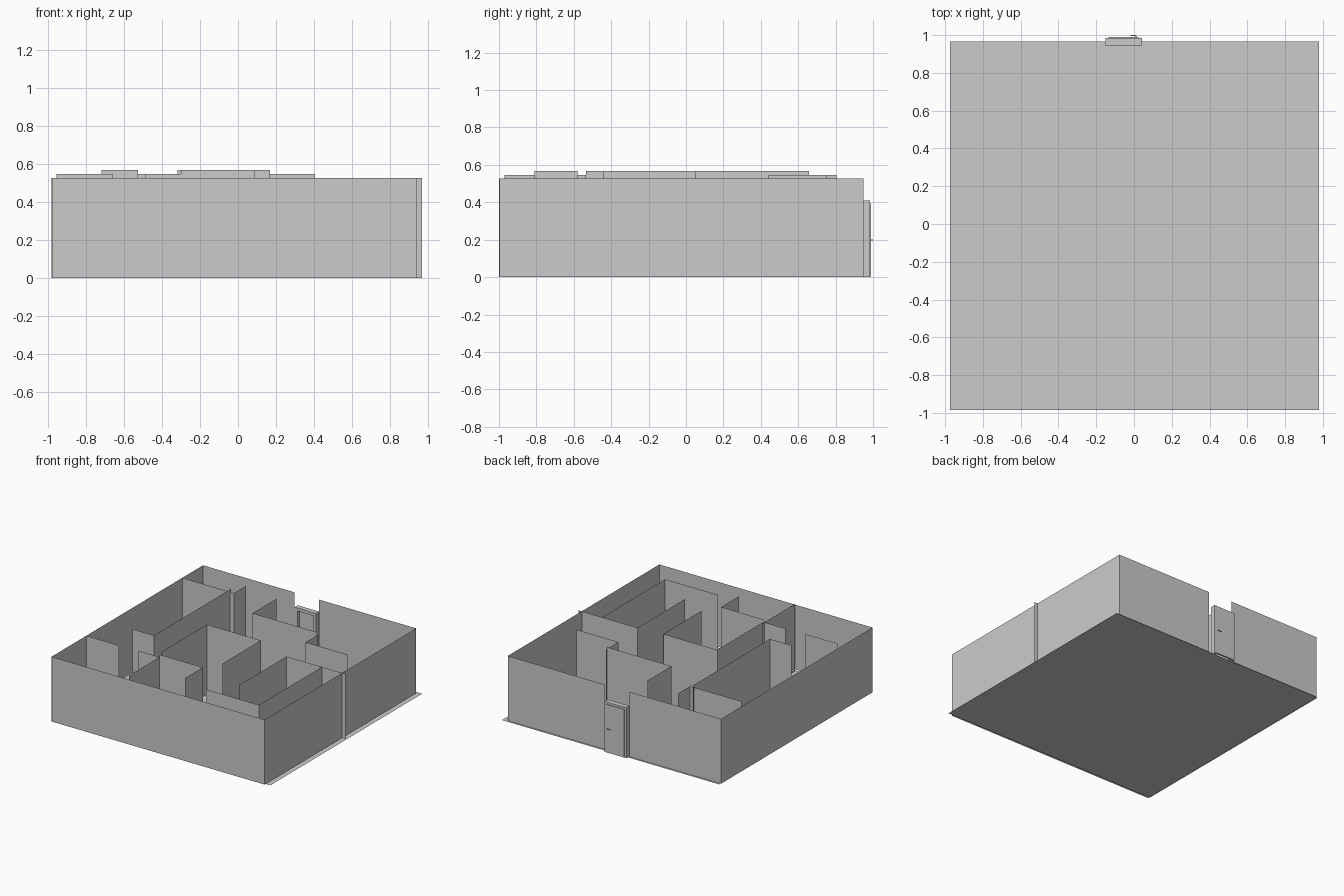
import bpy, bmesh

if "Cube" in bpy.data.objects:
    bpy.data.objects.remove(bpy.data.objects["Cube"])

LOW, MID, HIGH = 0.527, 0.547, 0.567


def mesh_object(name, bm):
    me = bpy.data.meshes.new(name)
    bm.to_mesh(me)
    bm.free()
    ob = bpy.data.objects.new(name, me)
    bpy.context.collection.objects.link(ob)
    return ob


def wall(name, x0, y0, x1, y1, h=LOW):
    """Paper-thin upright panel between two floor points."""
    bm = bmesh.new()
    bm.faces.new([bm.verts.new(p) for p in
                  ((x0, y0, 0), (x1, y1, 0), (x1, y1, h), (x0, y0, h))])
    return mesh_object(name, bm)


def box(name, x0, x1, y0, y1, z0, z1):
    bm = bmesh.new()
    bmesh.ops.create_cube(bm, size=1)
    for v in bm.verts:
        v.co.x = x0 if v.co.x < 0 else x1
        v.co.y = y0 if v.co.y < 0 else y1
        v.co.z = z0 if v.co.z < 0 else z1
    return mesh_object(name, bm)


# Plank floor: long strips side by side
bm = bmesh.new()
seams = [-0.975, -0.70, -0.655, -0.11, -0.07, -0.03, 0.53, 0.56, 0.98]
rows = [[bm.verts.new((x, y, 0)) for x in seams] for y in (-0.985, 0.967)]
for i in range(len(seams) - 1):
    bm.faces.new((rows[0][i], rows[0][i + 1], rows[1][i + 1], rows[1][i]))
mesh_object("plank_floor", bm)

# Outer walls, with a doorway gap at the back
wall("front_wall", -0.975, -0.997, 0.938, -0.997)
wall("right_wall", 0.938, -0.997, 0.938, 0.95)
wall("back_wall_right", 0.938, 0.95, 0.065, 0.95)
wall("back_wall_left", -0.155, 0.95, -0.98, 0.95)
wall("left_wall", -0.98, 0.95, -0.98, -1.0)

# Maze partitions running along x: y, x start, x end, height
along_x = [
    (-0.585, -0.955, -0.66, MID),
    (0.648, -0.955, -0.49, MID),
    (-0.33, -0.718, -0.525, HIGH),
    (0.44, -0.177, 0.405, MID),
    (0.285, 0.41, 0.785, LOW),
    (0.05, -0.318, 0.167, HIGH),
    (0.0, 0.437, 0.967, LOW),
    (-0.58, -0.30, 0.09, HIGH),
    (-0.58, -0.49, -0.30, MID),
    (-0.81, 0.28, 0.755, LOW),
]
# Maze partitions running along y: x, y start, y end, height
along_y = [
    (-0.525, -0.33, 0.657, HIGH),
    (-0.49, 0.648, 0.805, MID),
    (-0.177, 0.44, 0.75, MID),
    (0.41, 0.285, 0.44, LOW),
    (-0.315, -0.535, 0.05, HIGH),
    (0.17, -0.44, 0.05, HIGH),
    (0.437, -0.61, 0.0, LOW),
    (0.755, -0.81, 0.0, LOW),
    (0.09, -0.81, -0.58, HIGH),
    (-0.30, -0.97, -0.535, MID),
]
for y, a, b, h in along_x:
    wall("cross_partition", a, y, b, y, h)
for x, a, b, h in along_y:
    wall("long_partition", x, a, x, b, h)

# Door frame, leaf and handle
box("door_jamb_left", -0.152, -0.127, 0.945, 0.985, 0, 0.41)
box("door_jamb_right", 0.017, 0.042, 0.945, 0.985, 0, 0.41)
box("door_head", -0.127, 0.017, 0.945, 0.985, 0.385, 0.41)
box("door_leaf", -0.135, 0.025, 0.975, 0.99, 0.003, 0.393)
box("door_handle_stem", 0.008, 0.014, 0.99, 0.998, 0.195, 0.201)
box("door_handle", -0.016, 0.014, 0.996, 1.0, 0.195, 0.201)
